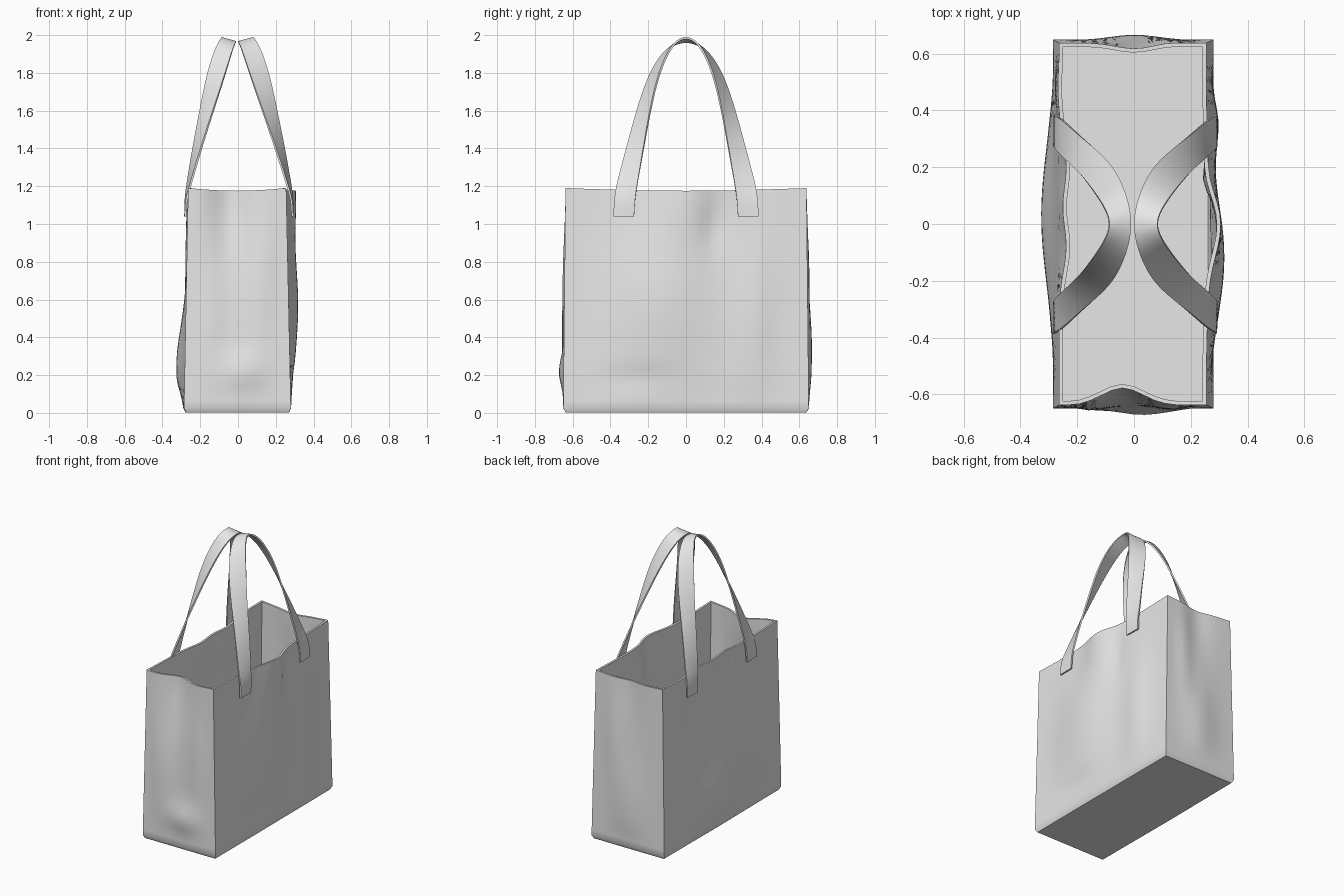
import bpy, bmesh, math

cube = bpy.data.objects.get("Cube")
if cube:
    bpy.data.objects.remove(cube)

# One canvas colour for the whole bag
canvas = bpy.data.materials.new("light grey canvas")
canvas.use_nodes = True
GREY = (0.8, 0.8, 0.8, 1)
canvas.diffuse_color = GREY
canvas.node_tree.nodes["Principled BSDF"].inputs["Base Color"].default_value = GREY

HEIGHT, BASE = 1.19, 0.025

# Soft folds per wall: (along, height, along spread, height spread, outward amount)
FOLDS = {
    "left": [(-0.12, 0.6, 0.28, 0.42, 0.05), (0.0, 1.2, 0.15, 0.3, 0.045),
             (0.36, 0.5, 0.13, 0.4, 0.025), (0.15, 1.0, 0.06, 0.15, -0.02),
             (-0.25, 0.18, 0.2, 0.06, -0.012)],
    "right": [(0.03, 0.25, 0.33, 0.28, 0.045), (0.2, 1.2, 0.12, 0.25, -0.025),
              (-0.08, 1.2, 0.12, 0.25, -0.025), (0.5, 0.9, 0.08, 0.4, 0.012)],
    "front": [(-0.04, 1.2, 0.1, 0.4, -0.06), (0.03, 0.22, 0.12, 0.1, 0.025),
              (-0.15, 0.5, 0.06, 0.3, 0.012), (0.13, 0.7, 0.05, 0.3, 0.012)],
    "back": [(0.0, 1.2, 0.09, 0.3, -0.02), (0.0, 0.35, 0.12, 0.3, 0.02),
             (0.12, 0.8, 0.05, 0.3, 0.01)],
}


def bulge(wall, along, z, u):
    """Outward offset of a wall, fading to nothing at its two edges and the base."""
    fade = min(1, 6 * u * (1 - u)) * min(1, 0.15 + (z - BASE) * 6)
    return fade * sum(amount * math.exp(-((along - a) / sa) ** 2 - ((z - h) / sh) ** 2)
                      for a, h, sa, sh, amount in FOLDS[wall])


def ring(t):
    """Outline of the bag at height fraction t."""
    z = BASE + (HEIGHT - BASE) * t
    right, left, deep = -0.286 + 0.022 * t, 0.28 - 0.025 * t, 0.65 - 0.012 * t
    corners = [(right, -deep), (left, -deep), (left, deep), (right, deep)]
    walls = [("front", 14, (0, -1)), ("left", 32, (1, 0)),
             ("back", 14, (0, 1)), ("right", 32, (-1, 0))]
    points = []
    for k, (wall, count, normal) in enumerate(walls):
        (x0, y0), (x1, y1) = corners[k], corners[(k + 1) % 4]
        for i in range(count):
            u = i / count
            x, y = x0 + (x1 - x0) * u, y0 + (y1 - y0) * u
            push = bulge(wall, x if normal[0] == 0 else y, z, u)
            sag = 0.014 * math.sin(math.pi * u) * t ** 6
            points.append((x + normal[0] * push, y + normal[1] * push, z - sag))
    return points


def finish(name, bm, thickness, offset, levels=0):
    """Turn a bmesh into a smooth, solidified fabric object."""
    bmesh.ops.recalc_face_normals(bm, faces=bm.faces)
    mesh = bpy.data.meshes.new(name)
    bm.to_mesh(mesh)
    bm.free()
    mesh.materials.append(canvas)
    obj = bpy.data.objects.new(name, mesh)
    bpy.context.collection.objects.link(obj)
    if levels:
        sub = obj.modifiers.new("Smooth", "SUBSURF")
        sub.levels = sub.render_levels = levels
        sub.boundary_smooth = "PRESERVE_CORNERS"
    solid = obj.modifiers.new("Fabric", "SOLIDIFY")
    solid.thickness, solid.offset = thickness, offset
    solid.use_even_offset = True
    bpy.ops.object.select_all(action="DESELECT")
    obj.select_set(True)
    bpy.context.view_layer.objects.active = obj
    for modifier in list(obj.modifiers):
        bpy.ops.object.modifier_apply(modifier=modifier.name)
    bpy.ops.object.shade_smooth_by_angle(angle=math.radians(50))
    return obj


# Open bag body: stacked outlines, closed underneath by an inset base
bm = bmesh.new()
STEPS = 28
outlines = [[(x * 0.96, y * 0.98, 0.002) for x, y, z in ring(0)]]
outlines += [ring(i / STEPS) for i in range(STEPS + 1)]
rows = [[bm.verts.new(p) for p in outline] for outline in outlines]
for low, high in zip(rows, rows[1:]):
    for i in range(len(low)):
        j = (i + 1) % len(low)
        bm.faces.new((low[i], low[j], high[j], high[i]))
bm.faces.new(list(reversed(rows[0])))
# Normals on an open shell: the base must face down so the fabric grows inward
bmesh.ops.recalc_face_normals(bm, faces=bm.faces)
finish("bag_body", bm, 0.014, -1)

# Twisted strap: far edge and near edge from the stitched end to the crown
FAR = [(0.288, 0.385, 1.04), (0.285, 0.38, 1.13), (0.262, 0.37, 1.2), (0.2, 0.315, 1.4),
       (0.13, 0.26, 1.6), (0.06, 0.195, 1.8), (0.015, 0.1, 1.94), (-0.005, 0, 1.975)]
NEAR = [(0.29, 0.275, 1.04), (0.289, 0.27, 1.13), (0.28, 0.26, 1.2), (0.245, 0.225, 1.4),
        (0.205, 0.19, 1.6), (0.165, 0.145, 1.8), (0.11, 0.075, 1.955), (0.07, 0, 2.0)]


def strap(name, scale, shift):
    bm = bmesh.new()
    pairs = list(zip(FAR, NEAR))
    pairs += [tuple((x, -y, z) for x, y, z in pair) for pair in reversed(pairs[:-1])]
    edges = [[bm.verts.new((x * scale + shift, y, z)) for x, y, z in pair] for pair in pairs]
    for (a, b), (c, d) in zip(edges, edges[1:]):
        bm.faces.new((a, b, d, c))
    finish(name, bm, 0.01, 0, 3)


strap("left_strap", 1, 0)
strap("right_strap", -0.93, -0.01)
